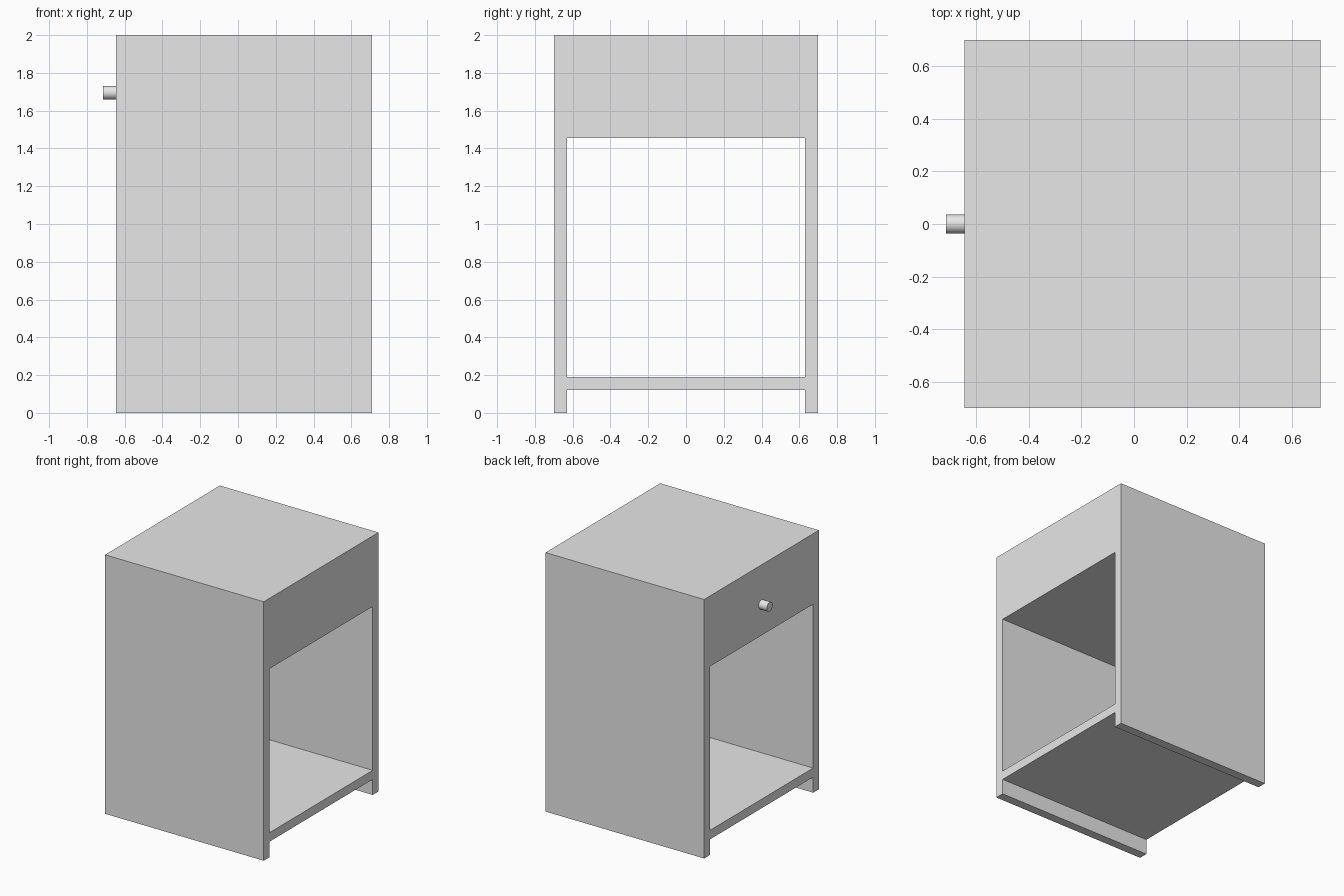
import bpy
from math import pi
from mathutils import Vector

old = bpy.data.objects.get("Cube")
if old:
    bpy.data.objects.remove(old, do_unlink=True)

# Single plain grey finish
grey = bpy.data.materials.new("plain grey")
grey.use_nodes = True
colour = (0.8, 0.8, 0.8, 1)
grey.diffuse_color = colour
grey.node_tree.nodes["Principled BSDF"].inputs["Base Color"].default_value = colour


def box(name, low, high):
    low, high = Vector(low), Vector(high)
    bpy.ops.mesh.primitive_cube_add(size=1, location=(low + high) / 2)
    ob = bpy.context.object
    ob.name = name
    ob.scale = high - low
    bpy.ops.object.transform_apply(location=False, rotation=False, scale=True)
    ob.data.materials.append(grey)
    return ob


def cut(target, cutter):
    cutter.hide_render = True
    mod = target.modifiers.new(cutter.name, 'BOOLEAN')
    mod.operation = 'DIFFERENCE'
    mod.solver = 'EXACT'
    mod.object = cutter
    bpy.context.view_layer.objects.active = target
    bpy.ops.object.modifier_apply(modifier=mod.name)
    bpy.data.objects.remove(cutter, do_unlink=True)


BACK, FRONT = 0.71, -0.645      # the knob side is the cabinet's own face
HALF, INNER = 0.70, 0.63        # half width outside and between the panels

# Cabinet: drawer block, side panels and shelf in one body
cabinet = box("cabinet", (FRONT, -HALF, 0), (BACK, HALF, 2))
for name, bottom, top in (("shelf_opening", 0.19, 1.455),
                          ("foot_gap", -0.1, 0.12)):
    cut(cabinet, box(name, (FRONT - 0.1, -INNER, bottom),
                     (BACK + 0.1, INNER, top)))

# Round drawer knob
bpy.ops.mesh.primitive_cylinder_add(vertices=32, radius=0.036, depth=0.08,
                                    location=(FRONT - 0.03, 0, 1.695),
                                    rotation=(0, pi / 2, 0))
knob = bpy.context.object
knob.name = "drawer_knob"
knob.data.materials.append(grey)
bpy.ops.object.shade_smooth_by_angle()
